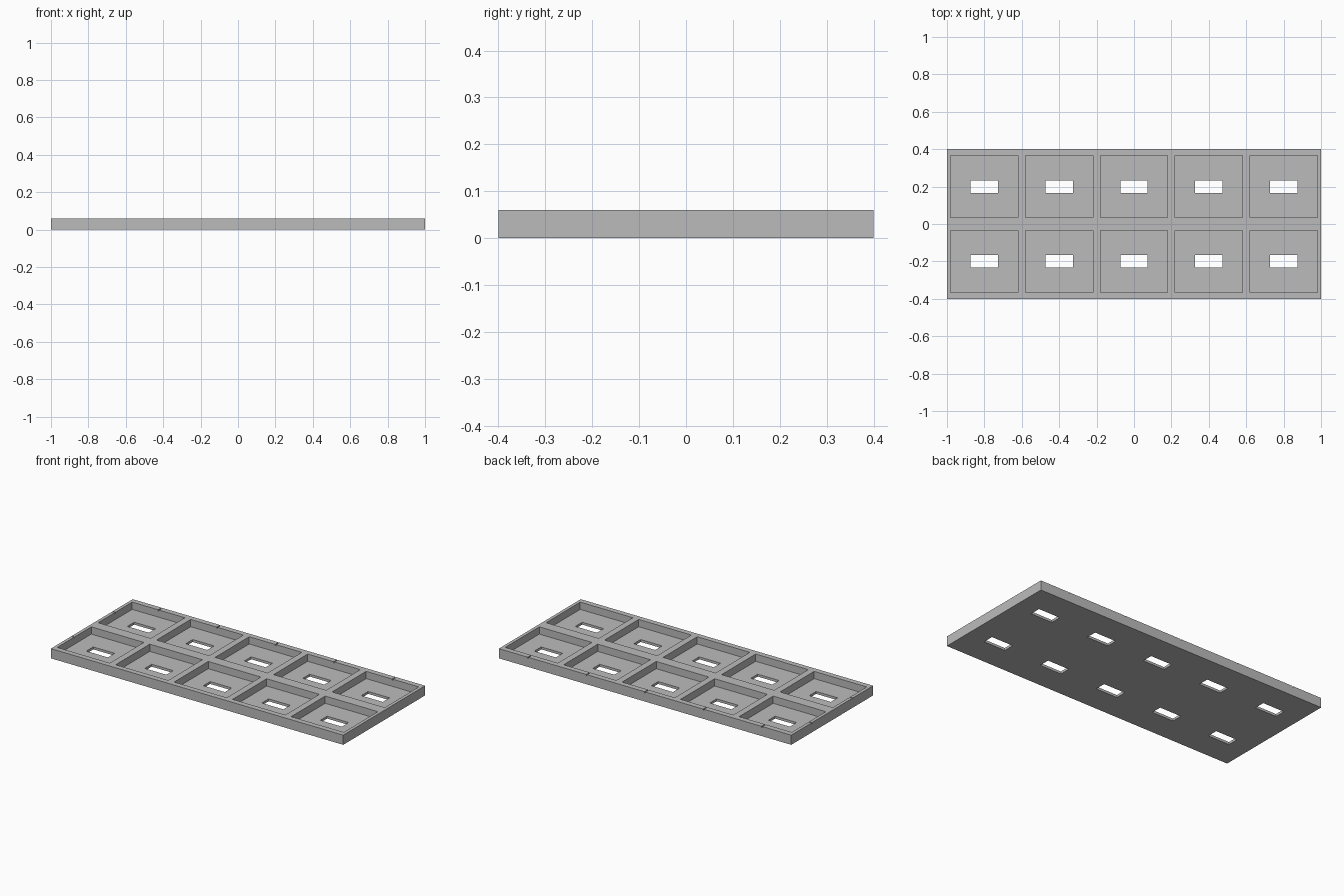
import bpy
from mathutils import Matrix, Vector
import bmesh

if "Cube" in bpy.data.objects:
    bpy.data.objects.remove(bpy.data.objects["Cube"], do_unlink=True)

HEIGHT, FLOOR = 0.06, 0.015
COLUMNS = [-0.8, -0.4, 0.0, 0.4, 0.8]
ROWS = [-0.2, 0.2]

grey = bpy.data.materials.new("plain_grey")
grey.use_nodes = True
colour = (0.5, 0.5, 0.5, 1)
grey.diffuse_color = colour
grey.node_tree.nodes["Principled BSDF"].inputs["Base Color"].default_value = colour


def boxes(name, items):
    """One mesh of separate boxes, each given as (centre, size)."""
    bm = bmesh.new()
    for centre, size in items:
        matrix = Matrix.Translation(centre) @ Matrix.Diagonal(Vector(size)).to_4x4()
        bmesh.ops.create_cube(bm, size=1, matrix=matrix)
    mesh = bpy.data.meshes.new(name)
    bm.to_mesh(mesh)
    bm.free()
    mesh.materials.append(grey)
    obj = bpy.data.objects.new(name, mesh)
    bpy.context.collection.objects.link(obj)
    return obj


def cut(target, name, items):
    cutter = boxes(name, items)
    cutter.hide_render = True
    cutter.hide_viewport = True
    cutter.display_type = 'WIRE'
    mod = target.modifiers.new(name, 'BOOLEAN')
    mod.operation = 'DIFFERENCE'
    mod.solver = 'EXACT'
    mod.object = cutter


# Solid slab
tray = boxes("tray", [((0, 0, HEIGHT / 2), (2, 0.8, HEIGHT))])

# Square pockets, open at the top
cells = [(x, y) for x in COLUMNS for y in ROWS]
cut(tray, "pocket_cutter", [((x, y, FLOOR + 0.05), (0.36, 0.333, 0.1)) for x, y in cells])

# Slots through the pocket floors
cut(tray, "slot_cutter", [((x, y, 0), (0.147, 0.067, 0.1)) for x, y in cells])

# Thin alignment notches across the back and right rims
notches = [((x, 0.39, HEIGHT), (0.006, 0.06, 0.014)) for x in COLUMNS]
notches += [((-1, y, HEIGHT), (0.06, 0.006, 0.014)) for y in ROWS]
cut(tray, "notch_cutter", notches)
